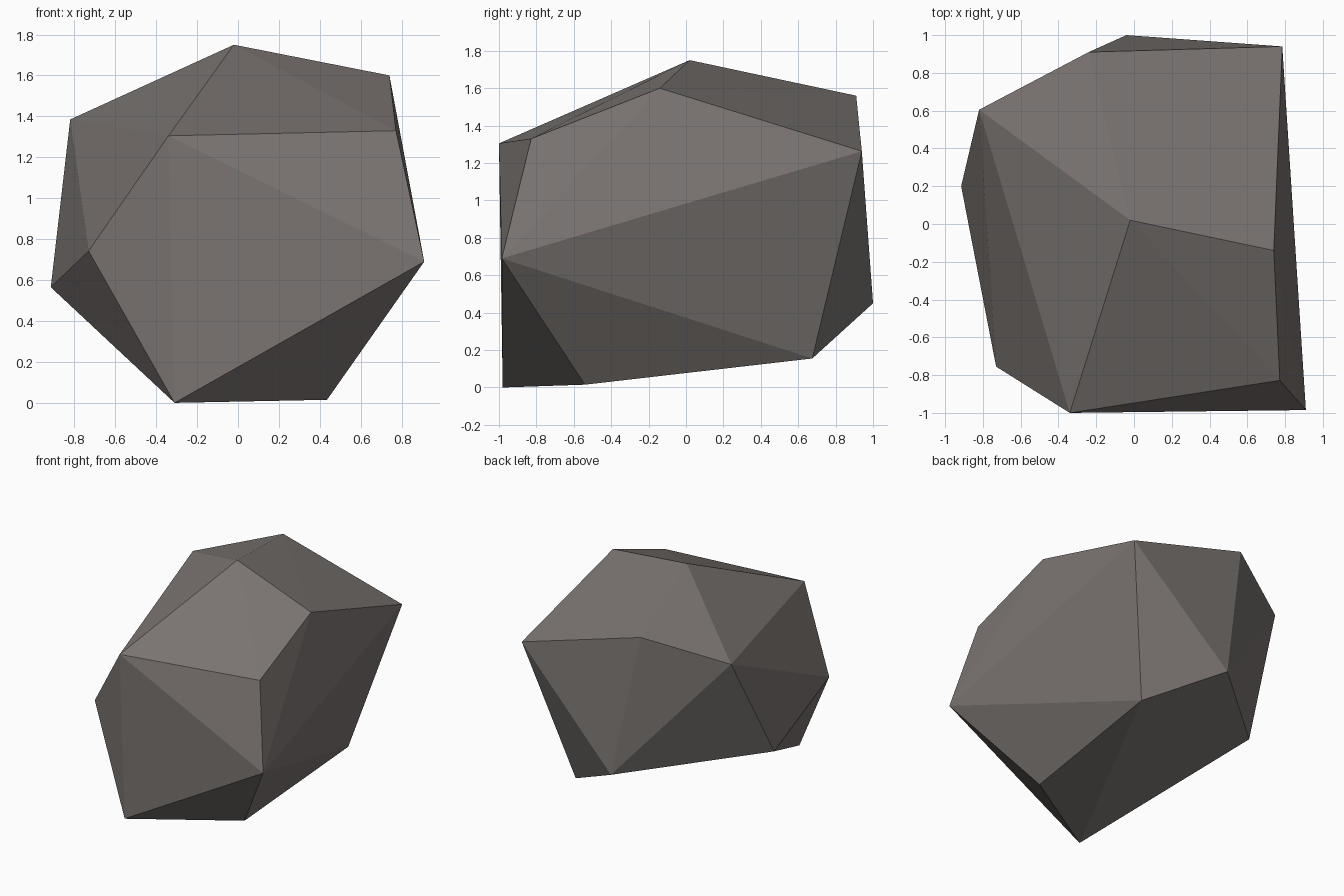
import bpy, bmesh
from math import radians

if "Cube" in bpy.data.objects:
    bpy.data.objects.remove(bpy.data.objects["Cube"])

# Corner points of the boulder, grouped by height
crown = [(-0.02, 0.02, 1.75), (0.74, -0.14, 1.60), (-0.24, 0.91, 1.56)]
shoulder = [(-0.82, 0.605, 1.385), (-0.34, -1.0, 1.305),
            (0.772, -0.828, 1.33), (0.785, 0.94, 1.263)]
waist = [(0.91, -0.985, 0.69), (-0.73, -0.755, 0.742),
         (-0.915, 0.20, 0.565), (-0.04, 1.0, 0.45)]
base = [(-0.31, -0.98, 0.0), (0.435, -0.54, 0.015), (0.496, 0.675, 0.155)]

# Wrap the corners in a faceted convex skin, merging nearly flat facets
bm = bmesh.new()
for p in crown + shoulder + waist + base:
    bm.verts.new(p)
bmesh.ops.convex_hull(bm, input=bm.verts[:])
bmesh.ops.dissolve_limit(bm, angle_limit=radians(1),
                         verts=bm.verts[:], edges=bm.edges[:])
bmesh.ops.recalc_face_normals(bm, faces=bm.faces[:])

mesh = bpy.data.meshes.new("boulder")
bm.to_mesh(mesh)
bm.free()

# Warm grey stone
stone = bpy.data.materials.new("warm grey stone")
stone.diffuse_color = (0.20, 0.18, 0.17, 1)
stone.use_nodes = True
stone.node_tree.nodes["Principled BSDF"].inputs["Base Color"].default_value = stone.diffuse_color
mesh.materials.append(stone)

boulder = bpy.data.objects.new("boulder", mesh)
bpy.context.collection.objects.link(boulder)
